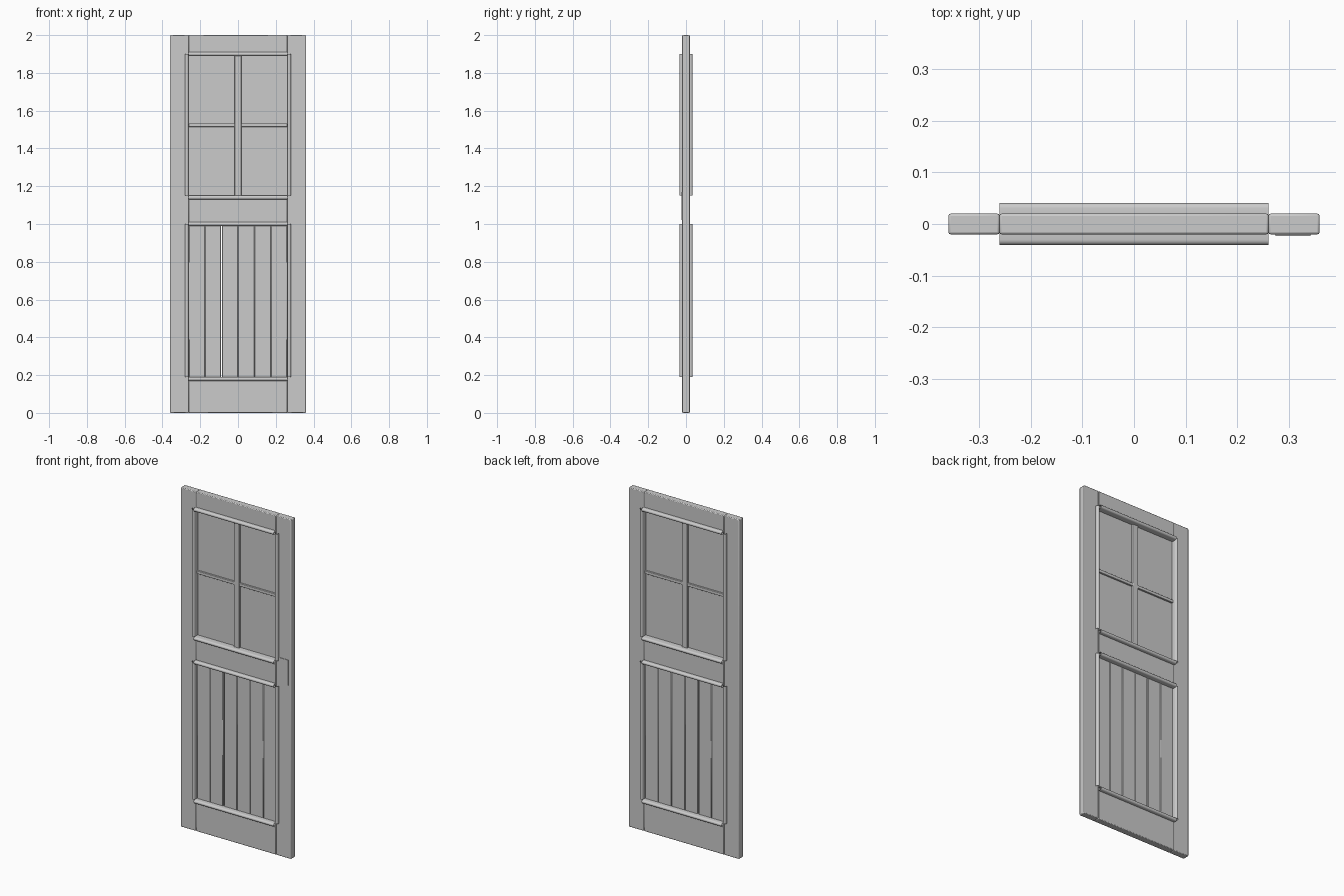
import bpy, math

if "Cube" in bpy.data.objects:
    bpy.data.objects.remove(bpy.data.objects["Cube"])

XI, XO, HT = 0.261, 0.36, 0.02          # opening edge, outer edge, half thickness
OPENINGS = [(0.19, 0.995), (1.15, 1.895)]


def box(name, x0, x1, z0, z1, y0, y1, bevel=0.0, segs=2):
    """Bevelled board given by its extents."""
    bpy.ops.mesh.primitive_cube_add(size=1)
    ob = bpy.context.object
    ob.name = name
    ob.location = ((x0 + x1) / 2, (y0 + y1) / 2, (z0 + z1) / 2)
    ob.scale = (x1 - x0, y1 - y0, z1 - z0)
    bpy.ops.object.transform_apply(location=True, rotation=False, scale=True)
    if bevel:
        m = ob.modifiers.new("bevel", 'BEVEL')
        m.width, m.segments = bevel, segs
        bpy.ops.object.shade_smooth_by_angle(angle=math.radians(40))
    return ob


def moulding(name, top, n=8):
    """Open ended round moulding strip; top(u, d, end) maps profile to space."""
    r, centre = 0.01, top["depth"] - 0.01
    prof = [(0.0, 0.004)]
    prof += [(r - r * math.cos(math.pi * i / n), centre + r * math.sin(math.pi * i / n))
             for i in range(n + 1)]
    prof.append((2 * r, HT - 0.002))
    verts = []
    for end in top["ends"]:
        for u, d in prof:
            across = top["edge"] + top["out"] * u
            y = top["side"] * d
            verts.append((across, y, end) if top["vertical"] else (end, y, across))
    k = len(prof)
    faces = [(i, i + 1, k + i + 1, k + i) for i in range(k - 1)]
    if top["side"] * top["out"] * (1 if top["vertical"] else -1) < 0:
        faces = [f[::-1] for f in faces]
    me = bpy.data.meshes.new(name)
    me.from_pydata(verts, [], faces)
    ob = bpy.data.objects.new(name, me)
    bpy.context.collection.objects.link(ob)
    bpy.context.view_layer.objects.active = ob
    bpy.ops.object.select_all(action='DESELECT')
    ob.select_set(True)
    bpy.ops.object.shade_smooth_by_angle(angle=math.radians(40))


# Stiles and rails
box("left_stile", -XO, -XI, 0, 2, -HT, HT, 0.004)
box("right_stile", XI, XO, 0, 2, -HT, HT, 0.004)
for name, z0, z1 in (("bottom_rail", 0, 0.19), ("middle_rail", 0.995, 1.15),
                     ("top_rail", 1.895, 2)):
    box(name, -XI, XI, z0, z1, -HT, HT, 0.004)

# Lower panel of six vertical planks, one with a slight open joint
w = 2 * XI / 6
for i in range(6):
    gap = 0.006 if i == 2 else 0.0
    box("plank", -XI + i * w + gap - (0.003 if gap else 0), -XI + (i + 1) * w - (0.003 if i == 1 else 0),
        0.185, 1.0, -0.01, 0.01, 0.003, 1)

# Glazing and its bars
box("glass_pane", -XI, XI, 1.145, 1.9, -0.002, 0.002)
box("vertical_glazing_bar", -0.018, 0.018, 1.145, 1.9, -0.014, 0.014, 0.002)
box("horizontal_glazing_bar", -XI, XI, 1.514, 1.532, -0.012, 0.012, 0.002)

# Round mouldings around both openings, on both faces
for z0, z1 in OPENINGS:
    for side in (-1, 1):
        for out in (-1, 1):
            moulding("side_moulding", dict(vertical=True, side=side, out=out, edge=out * XI,
                                           ends=(z0, z1 + 0.005), depth=0.035))
            moulding("cross_moulding", dict(vertical=False, side=side, out=out,
                                            edge=z1 - 0.005 if out > 0 else z0,
                                            ends=(-XI, XI), depth=0.041))

# Thin lock plate on the front
box("lock_plate", 0.275, 0.343, 1.02, 1.17, -0.023, -HT + 0.001)
